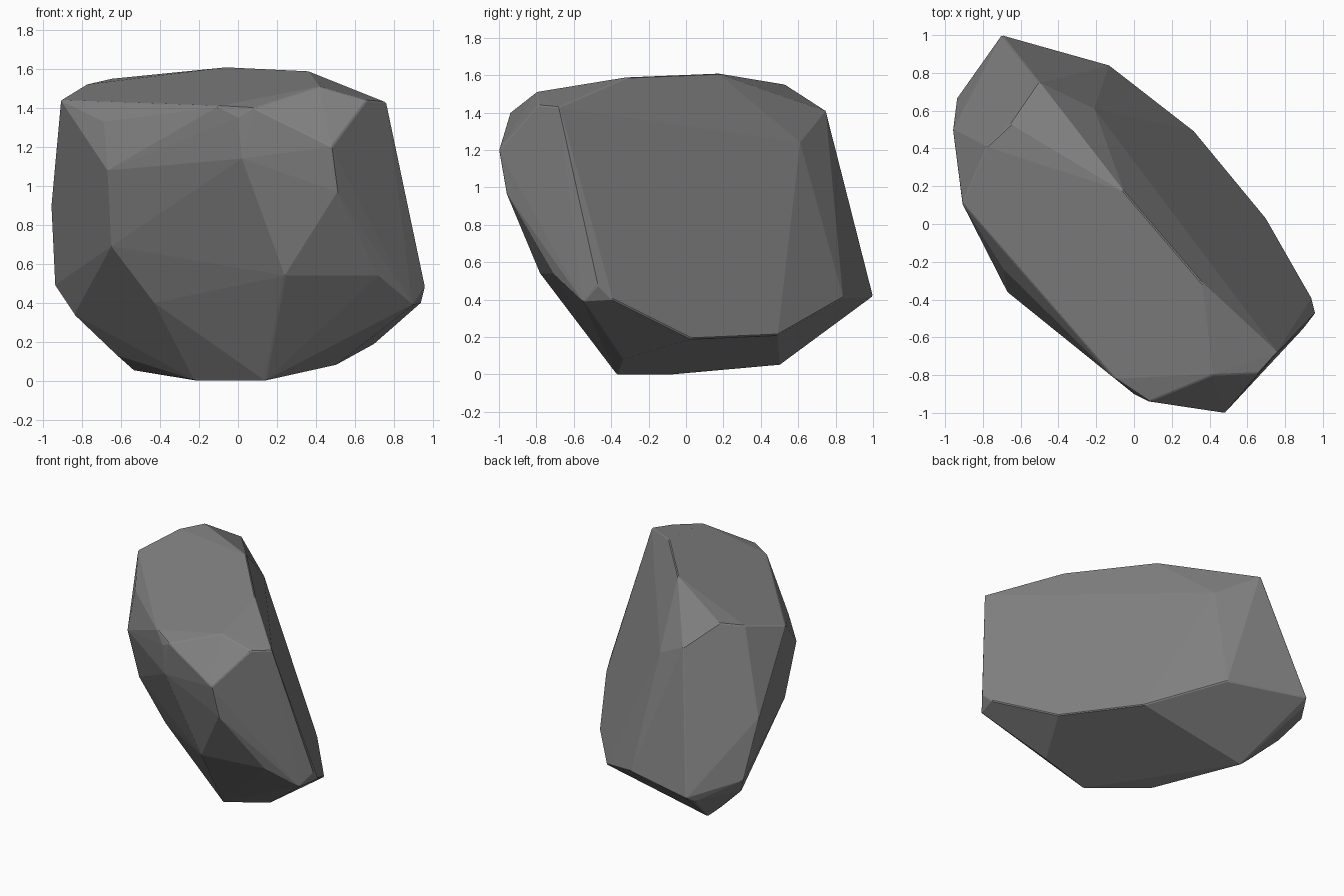
import bpy, bmesh, math

if "Cube" in bpy.data.objects:
    bpy.data.objects.remove(bpy.data.objects["Cube"])

# Corner points of the faceted boulder, grouped by region
crown = [(-.65, .53, 1.55), (-.05, .17, 1.61), (.36, -.31, 1.59), (.42, -.80, 1.51),
         (.66, -.79, 1.44), (.76, -.68, 1.43), (-.78, .41, 1.52), (-.50, .75, 1.41),
         (-.21, .61, 1.24), (-.91, .11, 1.44), (-.69, -.24, 1.33)]
front_wall = [(.48, -1.0, 1.20), (.08, -.94, 1.40), (0, -.90, 1.35), (-.10, -.82, 1.41),
              (.51, -.96, .97), (.02, -.90, 1.14), (.24, -.78, .54), (.72, -.71, .54),
              (-.67, -.36, 1.08), (-.65, -.25, .69), (-.43, -.25, .40), (-.30, -.28, .33)]
back_wall = [(.96, -.47, .48), (.94, -.39, .40), (.90, -.55, .39), (.70, .03, .19),
             (.32, .49, .21), (-.13, .84, .41), (.40, .15, .69)]
left_end = [(-.70, 1.0, .42), (-.60, .97, .42), (-.73, .94, .38), (-.94, .66, .49),
            (-.96, .50, .90), (-.84, .54, .34), (-.62, .47, .13)]
base = [(-.53, .50, .05), (-.22, -.07, 0), (.14, -.37, 0), (.50, -.34, .08)]

# Wrap the corners in a hull and merge near-flat facets
bm = bmesh.new()
for p in crown + front_wall + back_wall + left_end + base:
    bm.verts.new(p)
bmesh.ops.convex_hull(bm, input=bm.verts)
bmesh.ops.delete(bm, geom=[v for v in bm.verts if not v.link_faces], context='VERTS')
bmesh.ops.dissolve_limit(bm, angle_limit=math.radians(2), verts=bm.verts, edges=bm.edges)
bmesh.ops.recalc_face_normals(bm, faces=bm.faces)

mesh = bpy.data.meshes.new("boulder")
bm.to_mesh(mesh)
bm.free()
boulder = bpy.data.objects.new("boulder", mesh)
bpy.context.collection.objects.link(boulder)

# Dark grey stone
stone = bpy.data.materials.new("stone")
stone.diffuse_color = (.23, .226, .228, 1)
stone.use_nodes = True
stone.node_tree.nodes["Principled BSDF"].inputs["Base Color"].default_value = stone.diffuse_color
mesh.materials.append(stone)

# Slightly worn edges
bevel = boulder.modifiers.new("worn_edges", 'BEVEL')
bevel.width = 0.006
bevel.segments = 1
bevel.limit_method = 'ANGLE'
bevel.angle_limit = math.radians(35)
